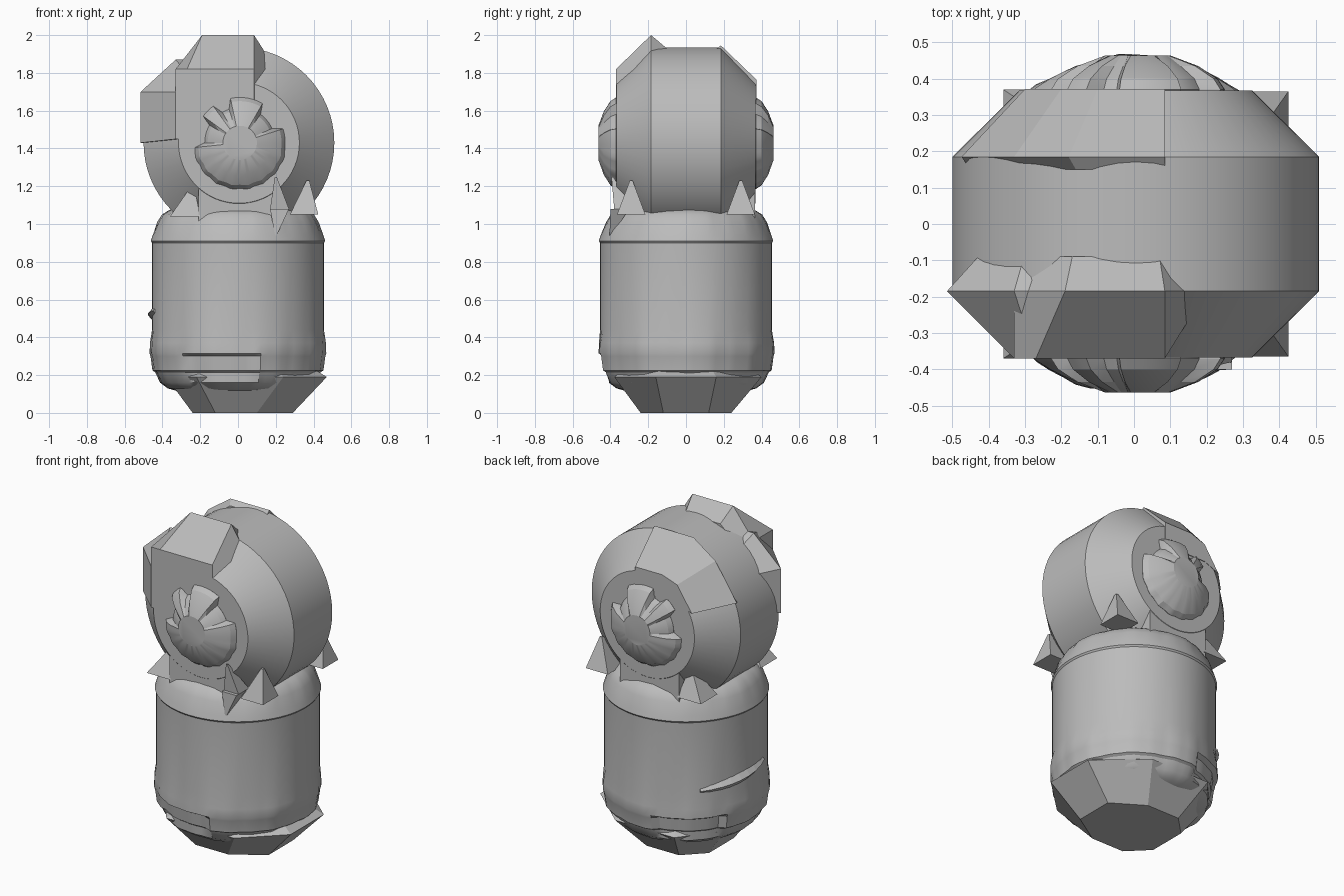
import bpy, bmesh, math
from mathutils import Vector, Matrix

cube = bpy.data.objects.get("Cube")
if cube:
    bpy.data.objects.remove(cube)

grey = bpy.data.materials.new("plain grey")
grey.use_nodes = True
grey.diffuse_color = (0.5, 0.5, 0.5, 1)
grey.node_tree.nodes["Principled BSDF"].inputs["Base Color"].default_value = (0.5, 0.5, 0.5, 1)


def finish(name, bm, smooth=None):
    bmesh.ops.recalc_face_normals(bm, faces=bm.faces)
    mesh = bpy.data.meshes.new(name)
    bm.to_mesh(mesh)
    bm.free()
    mesh.materials.append(grey)
    ob = bpy.data.objects.new(name, mesh)
    bpy.context.collection.objects.link(ob)
    if smooth:
        bpy.ops.object.select_all(action='DESELECT')
        ob.select_set(True)
        bpy.context.view_layer.objects.active = ob
        bpy.ops.object.shade_smooth_by_angle(angle=math.radians(smooth))
    return ob


def loft(name, rings, smooth=None, matrix=None):
    """Skin equal-length rings of points and cap both ends."""
    bm = bmesh.new()
    loops = [[bm.verts.new(p) for p in ring] for ring in rings]
    n = len(loops[0])
    for a, b in zip(loops, loops[1:]):
        for i in range(n):
            j = (i + 1) % n
            bm.faces.new((a[i], a[j], b[j], b[i]))
    bm.faces.new(loops[0])
    bm.faces.new(loops[-1])
    if matrix:
        bm.transform(matrix)
    return finish(name, bm, smooth)


def lathe(name, profile, sides, smooth, matrix=None, shape=lambda a, z: 1):
    rings = []
    for r, z in profile:
        ring = []
        for i in range(sides):
            a = math.tau * i / sides
            k = r * shape(a, z)
            ring.append((k * math.cos(a), k * math.sin(a), z))
        rings.append(ring)
    return loft(name, rings, smooth, matrix)


def slab(outline, y):
    return [(x, y, z) for x, z in outline]


def box(name, lo, hi):
    corners = [(lo[0], lo[1]), (hi[0], lo[1]), (hi[0], hi[1]), (lo[0], hi[1])]
    return loft(name, [[(x, y, z) for x, y in corners] for z in (lo[2], hi[2])])


# Body: slightly lumpy bands above and below a plain cylinder
def body_shape(a, z):
    k = 1
    if z < 0.4 or z > 0.95:
        k += 0.008 * math.sin(9 * a) + 0.006 * math.sin(23 * a + 1)
    turn = math.degrees(a) % 360
    if 0.21 < z < 0.31 and (230 < turn < 285 or 105 < turn < 150):
        k *= 0.95
    return k


lathe("body", [(0.30, 0.11), (0.37, 0.13), (0.41, 0.16), (0.435, 0.215), (0.45, 0.225),
               (0.46, 0.30), (0.465, 0.315), (0.463, 0.37), (0.455, 0.44), (0.455, 0.90),
               (0.462, 0.91), (0.452, 0.94), (0.425, 1.01), (0.40, 1.05), (0.36, 1.075),
               (0.28, 1.09)], 72, 30, shape=body_shape)

# Foot: faceted taper, pushed out on the left side
base = [(0.29, -0.12), (0.29, 0.12), (0.10, 0.24), (-0.12, 0.24),
        (-0.24, 0.12), (-0.24, -0.12), (-0.12, -0.24), (0.10, -0.24)]
rim = [(0.47, -0.16), (0.47, 0.16), (0.20, 0.40), (-0.20, 0.40),
       (-0.38, 0.17), (-0.38, -0.17), (-0.22, -0.38), (0.24, -0.38)]
loft("foot", [[(x, y, 0) for x, y in base], [(x, y, 0.19) for x, y in rim],
              [(x * 0.88, y * 0.88, 0.225) for x, y in rim]])

# Head: drum along y with tapered sides
to_y = Matrix.Translation((0.005, 0, 1.43)) @ Matrix.Rotation(math.pi / 2, 4, 'X')
lathe("head_drum", [(0.32, -0.368), (0.505, -0.185), (0.505, 0.185), (0.32, 0.368)],
      64, 25, to_y)

# Neck block under the drum
box("neck", (-0.21, -0.366, 0.98), (0.19, 0.366, 1.35))


# Fluted side domes with notches cut between the petals
def petals(a, y):
    turn = math.degrees(a) % 360
    if abs(y) > 0.455:
        return 1
    if 190 < turn < 350:
        return 1.0 + 0.015 * math.cos(18 * a)
    if any(lo < turn < hi for lo, hi in ((18, 58), (107, 121), (146, 184))):
        return 0.76
    return 0.98


dome = [(0.22, 0.33), (0.245, 0.37), (0.225, 0.40), (0.17, 0.435), (0.09, 0.464)]
eye_turn = Matrix.Translation((0.01, 0, 1.43)) @ Matrix.Rotation(math.pi / 2, 4, 'X')
lathe("front_dome", dome, 60, 20, eye_turn, petals)
lathe("back_dome", dome, 60, 20, Matrix.Scale(-1, 4, (0, 1, 0)) @ eye_turn, petals)

# Crest on the front rim of the head
loft("crest", [
    slab([(-0.33, 1.62), (-0.33, 1.82), (-0.27, 1.82), (0.085, 1.82), (0.085, 1.62)], -0.37),
    slab([(-0.33, 1.62), (-0.33, 1.82), (-0.19, 2.0), (0.085, 2.0), (0.20, 1.82)], -0.185),
    slab([(-0.30, 1.62), (-0.30, 1.80), (-0.17, 1.92), (0.07, 1.92), (0.13, 1.80)], -0.09)])

# Block on the right of the crest
loft("side_block", [
    slab([(-0.20, 1.45), (-0.33, 1.45), (-0.33, 1.70), (-0.27, 1.80), (-0.20, 1.80)], -0.37),
    slab([(-0.20, 1.43), (-0.515, 1.43), (-0.515, 1.70), (-0.33, 1.87), (-0.20, 1.87)], -0.185),
    slab([(-0.20, 1.45), (-0.42, 1.45), (-0.42, 1.68), (-0.30, 1.80), (-0.20, 1.80)], -0.08)])

# Flat plates over the back rim of the head
loft("back_plate", [
    slab([(-0.20, 1.62), (-0.30, 1.58), (-0.20, 1.73), (-0.10, 1.765), (0.085, 1.765), (0.085, 1.62)], 0.372),
    slab([(-0.20, 1.62), (-0.475, 1.62), (-0.33, 1.84), (-0.18, 1.945), (0.085, 1.945), (0.085, 1.62)], 0.185),
    slab([(-0.20, 1.62), (-0.45, 1.62), (-0.30, 1.80), (-0.16, 1.92), (0.085, 1.92), (0.085, 1.62)], 0.15)])


# Wedges where the head meets the body
def spike(name, centre, size, tip):
    x, y, z = centre
    ring = [(x + sx * size, y + sy * size, z) for sx, sy in ((-1, -1), (1, -1), (1, 1), (-1, 1))]
    top = [(x + tip[0] + (p[0] - x) * 0.1, y + tip[1] + (p[1] - y) * 0.1, z + tip[2]) for p in ring]
    loft(name, [ring, top])


for side, y in (("front", -0.29), ("back", 0.29)):
    spike(side + "_left_wedge", (0.35, y, 1.05), 0.075, (0.02, 0, 0.18))
    spike(side + "_right_wedge", (-0.28, y, 1.04), 0.08, (0.04, 0, 0.16))
spike("front_neck_spike", (0.22, -0.33, 1.08), 0.05, (-0.02, -0.06, 0.17))
spike("front_neck_tooth", (0.22, -0.35, 1.08), 0.05, (-0.02, -0.05, -0.14))

# Thin sliver wrapped round the right side of the body
fin = []
for i in range(9):
    t = i / 8
    a = math.radians(135 + 60 * t)
    w = 0.004 + 0.03 * math.sin(math.pi * min(1, 0.1 + t * 0.8))
    z = 0.48 + 0.06 * t
    fin.append([(r * math.cos(a), r * math.sin(a), z + dz) for r, dz in
                ((0.44, 0), (0.453, w), (0.455 + w * 0.8, 0), (0.453, -w))])
loft("side_fin", fin)
